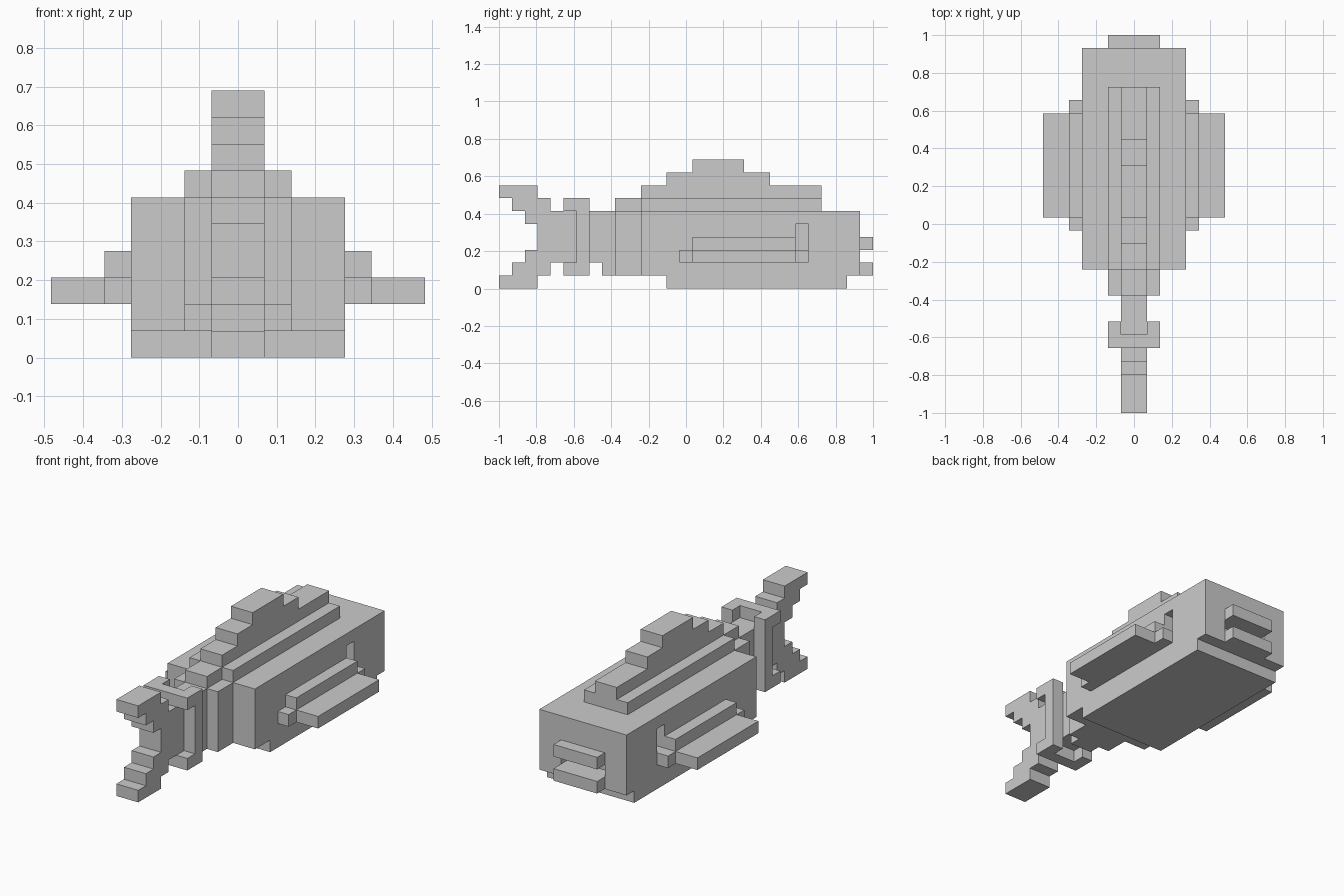
import bpy, bmesh

if "Cube" in bpy.data.objects:
    bpy.data.objects.remove(bpy.data.objects["Cube"])

U = 2 / 29  # one block of the grid; x from centre, y from the tail tip, z from the ground


def finish(name, bm):
    bmesh.ops.recalc_face_normals(bm, faces=bm.faces)
    mesh = bpy.data.meshes.new(name)
    bm.to_mesh(mesh)
    bm.free()
    ob = bpy.data.objects.new(name, mesh)
    bpy.context.collection.objects.link(ob)
    return ob


def add_box(bm, x, y, z):
    verts = bmesh.ops.create_cube(bm, size=1)["verts"]
    for v in verts:
        v.co = [(lo + (hi - lo) * (c + 0.5)) * U
                for c, (lo, hi) in zip(v.co, (x, y, z))]
        v.co.y -= 1


def blocks(name, *boxes, mirror=False):
    bm = bmesh.new()
    for x, y, z in boxes:
        add_box(bm, x, y, z)
        if mirror:
            add_box(bm, (-x[1], -x[0]), y, z)
    return finish(name, bm)


def plate(name, profile, half_width):
    """Extrude a stepped (y, z) outline symmetrically across x."""
    bm = bmesh.new()
    face = bm.faces.new([bm.verts.new((-half_width * U, y * U - 1, z * U))
                         for y, z in profile])
    ext = bmesh.ops.extrude_face_region(bm, geom=[face])["geom"]
    bmesh.ops.translate(bm, vec=(2 * half_width * U, 0, 0),
                        verts=[g for g in ext if isinstance(g, bmesh.types.BMVert)])
    return finish(name, bm)


# Main body with gill slits and mouth opening cut in
body = blocks("body", ((-4, 4), (11, 28), (1, 6)))
gills = blocks("gill_cutter", ((3, 4.5), (23, 24), (3, 5)), mirror=True)
mouth = blocks("mouth_cutter", ((-2, 2), (27, 28.5), (2, 3)))
for cutter in (gills, mouth):
    cutter.hide_render = True
    cutter.hide_viewport = True
    mod = body.modifiers.new(cutter.name, "BOOLEAN")
    mod.operation = "DIFFERENCE"
    mod.solver = "EXACT"
    mod.object = cutter

# Belly, rear taper and back ridge
blocks("belly", ((-4, 4), (13, 27), (0, 1)))
blocks("rear_body", ((-2, 2), (9, 11), (1, 6)))
blocks("back_ridge", ((-2, 2), (11, 25), (6, 7)))

# Lips
blocks("upper_lip", ((-2, 2), (28, 29), (3, 4)))
blocks("lower_lip", ((-2, 2), (28, 29), (1, 2)))

# Stepped dorsal fin
plate("dorsal_fin", [(9, 6), (9, 7), (11, 7), (11, 8), (13, 8), (13, 9), (15, 9),
                     (15, 10), (19, 10), (19, 9), (21, 9), (21, 8), (25, 8), (25, 6)], 1)

# Forked tail and stalk, mirrored about its mid height
upper = [(3, 5), (2, 5), (2, 6), (1, 6), (1, 7), (0, 7), (0, 8),
         (3, 8), (3, 7), (4, 7), (4, 6), (9, 6)]
plate("tail", upper + [(y, 8 - z) for y, z in reversed(upper)], 1)
blocks("tail_stalk_underside", ((-1, 1), (8, 9), (1, 2)))

# Collar round the tail stalk
blocks("collar_bars", ((-2, 2), (5, 6), (6, 7)), ((-2, 2), (5, 6), (1, 2)))
blocks("collar_sides", ((1, 2), (6, 7), (1, 7)), mirror=True)

# Side fins
blocks("side_fin_roots", ((4, 5), (14, 24), (2, 3)), ((4, 5), (15, 23), (3, 4)), mirror=True)
blocks("side_fins", ((5, 7), (15, 23), (2, 3)), mirror=True)
